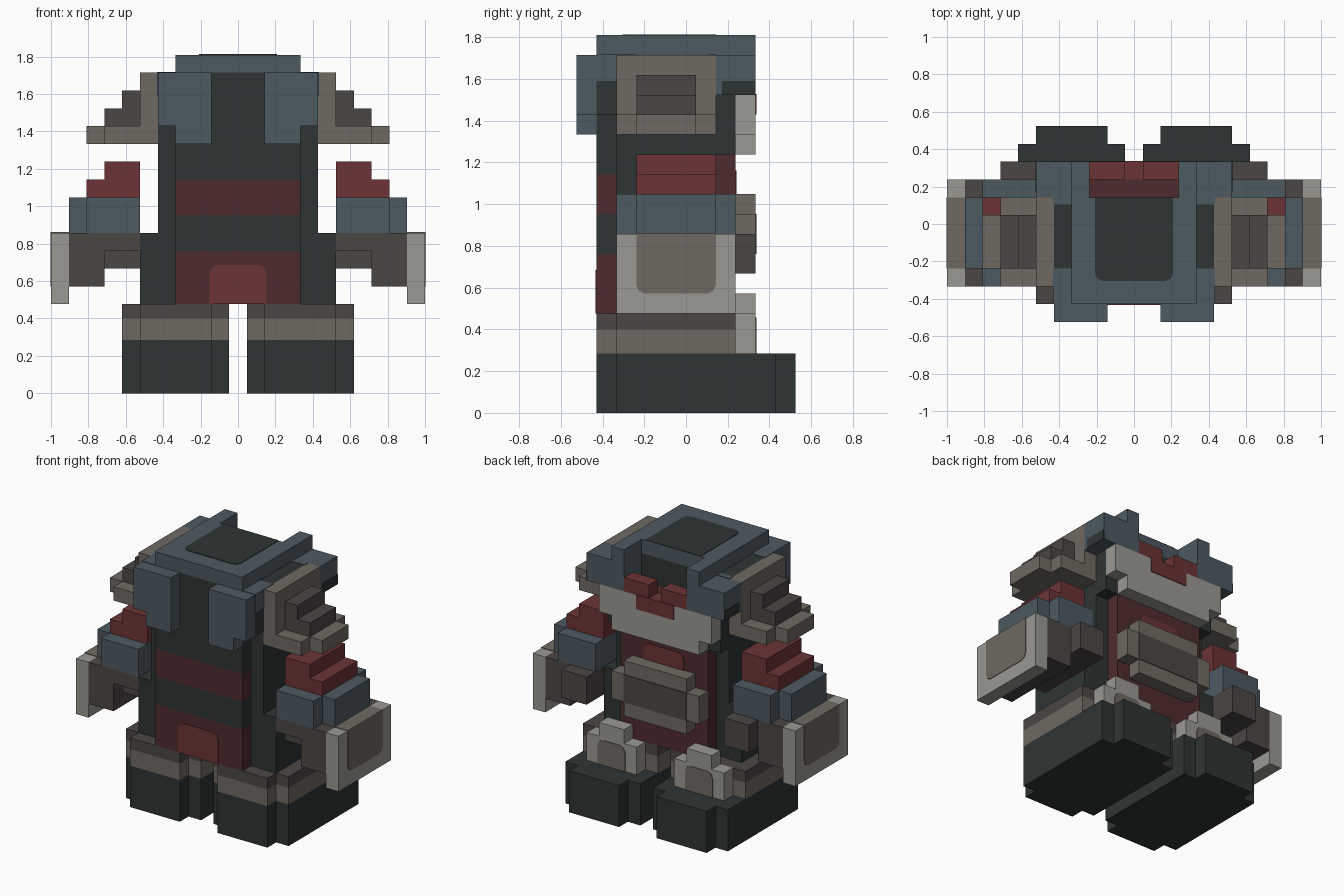
import bpy, bmesh
from mathutils import Vector

if "Cube" in bpy.data.objects:
    bpy.data.objects.remove(bpy.data.objects["Cube"])

U = 2 / 21  # one block


def material(name, rgb):
    lin = [c / 255 for c in rgb]
    lin = [c / 12.92 if c <= 0.04045 else ((c + 0.055) / 1.055) ** 2.4 for c in lin] + [1]
    m = bpy.data.materials.new(name)
    m.use_nodes = True
    m.diffuse_color = lin
    bsdf = m.node_tree.nodes["Principled BSDF"]
    bsdf.inputs["Base Color"].default_value = lin
    bsdf.inputs["Roughness"].default_value = 0.9
    return m


DARK = material("dark_slate", (45, 53, 52))
BLUE = material("blue_grey", (77, 90, 98))
TAN = material("tan_grey", (111, 106, 97))
BROWN = material("dark_brown", (75, 70, 66))
LIGHT = material("light_grey", (154, 153, 145))
RED = material("red", (108, 52, 53))
MAROON = material("maroon", (79, 44, 45))


def part(name, mat, boxes, mirror=False, rounded=None):
    """Blocks given as (x0, x1, y0, y1, z0, z1) in block units.
    mirror makes a right-hand copy; rounded = (axis, edge test) softens edges."""
    for side, sx in (("left_", 1), ("right_", -1)) if mirror else (("", 1),):
        bm = bmesh.new()
        for x0, x1, y0, y1, z0, z1 in boxes:
            lo, hi = Vector((x0, y0, z0)), Vector((x1, y1, z1))
            for v in bmesh.ops.create_cube(bm, size=1)["verts"]:
                v.co = (lo + hi) / 2 + v.co * (hi - lo)
        if rounded:
            axis, test = rounded
            edges = []
            for e in bm.edges:
                a, b = (v.co for v in e.verts)
                if abs((a - b)[axis]) > 1e-4 and test((a + b) / 2):
                    edges.append(e)
            bmesh.ops.bevel(bm, geom=edges, offset=0.45, segments=2,
                            profile=0.5, affect='EDGES')
        for v in bm.verts:
            v.co = Vector((v.co.x * sx, v.co.y, v.co.z)) * U
        bmesh.ops.recalc_face_normals(bm, faces=bm.faces)
        me = bpy.data.meshes.new(side + name)
        bm.to_mesh(me)
        bm.free()
        me.materials.append(mat)
        ob = bpy.data.objects.new(side + name, me)
        bpy.context.collection.objects.link(ob)


# Boots and legs
part("boot", DARK, [(.5, 6.5, -3.5, 4.5, 0, 3), (1.5, 5.5, -4.5, 5.5, 0, 3)], True)
part("leg_band", TAN, [(.5, 6.5, -3.5, 2.5, 3, 4.2), (1.5, 5.5, -4.5, -3.5, 3, 4.2)], True)
part("leg_top", BROWN, [(.5, 6.5, -3.5, 2.5, 4.2, 5), (1.5, 5.5, -4.5, -3.5, 4.2, 5)], True)
part("knee_guard", LIGHT, [(1.5, 5.5, 2.5, 3.5, 3, 5), (2.5, 4.5, 2.5, 3.5, 5, 6)], True)
part("knee_panel", TAN, [(2.4, 4.6, 3.4, 3.55, 3, 4.8)], True,
     rounded=(1, lambda c: c.z > 4))

# Torso
part("hips", DARK, [(-5.5, 5.5, -3.5, 1.5, 5, 9)])
part("torso", DARK, [(-4.5, 4.5, -3.5, 1.5, 8, 13), (-4.5, 4.5, -3.5, 2.5, 13, 16)])
part("front_belt", DARK, [(-3.5, 3.5, -4.5, -3.5, 8, 10)])
part("front_cloth", MAROON, [(-3.5, 3.5, -4.5, -3.5, 5, 8), (-3.5, 3.5, -4.5, -3.5, 10, 12)])
part("front_cloth_patch", RED, [(-1.6, 1.6, -4.55, -4.4, 5, 7.2)],
     rounded=(1, lambda c: c.z > 6))
part("upper_front", DARK, [(-3.5, 3.5, -4.5, -3.5, 12, 14)])
part("rear_cloth", MAROON, [(-3.5, 3.5, 1.5, 2.5, 5, 13)])
part("rear_cloth_patch", RED, [(-1.6, 1.6, 2.4, 2.55, 10, 12.2)],
     rounded=(1, lambda c: c.z > 11))
part("buckle", TAN, [(-2.5, 2.5, 2.5, 3.5, 7, 11), (-3.5, 3.5, 2.5, 3.5, 8, 10)])
part("buckle_panel", BROWN, [(-2.5, 2.5, 3.4, 3.55, 8, 10)])

# Collar with red scarf
part("collar", LIGHT, [(-3.5, 3.5, 2.5, 3.5, 13, 14), (-4.5, 4.5, 2.5, 3.5, 14, 16)])
part("scarf_end", RED, [(.5, 2.5, 2.5, 3.5, 16, 17)], True)
part("scarf_knot", RED, [(-1.5, 1.5, 2.45, 3.55, 15, 16.04)])
part("scarf_floor", MAROON, [(-2.5, 2.5, 1.5, 2.5, 15.9, 16.05)])

# Hood
part("head", DARK, [(-4.5, 4.5, -4.5, 1.5, 15, 18), (-3.5, 3.5, -4.5, 1.5, 14, 15),
                    (-4.5, 4.5, -3.5, 1.5, 14, 15)])
part("hood_top", BLUE, [(-3.5, 3.5, -4.5, 1.5, 18, 19)])
part("hood_top_patch", DARK, [(-2.2, 2.2, -3.2, 1.5, 18.9, 19.04)],
     rounded=(2, lambda c: c.y < 0))
part("hood_bar", BLUE, [(2.5, 3.5, 1.5, 3.5, 16, 19)], True)
part("hood_cheek", BLUE, [(3.5, 5.5, 1.5, 3.5, 16, 18)], True)
part("cheek_shade", DARK, [(5.4, 5.54, 1.8, 3.5, 16, 16.7)], True)
part("hood_flap", BLUE, [(1.5, 3.5, -5.5, -4.5, 14, 18), (3.5, 4.5, -5.5, -4.5, 15, 18)], True)
part("hood_side", BLUE, [(3.5, 4.54, -4.5, -2.5, 16.7, 18.04),
                         (3.5, 4.54, 1.1, 1.5, 16.7, 18.04)], True)

# Shoulder armour
part("shoulder_plate", TAN, [(4.5, 5.5, -3.5, 1.5, 14, 18), (5.5, 7.5, -3.5, 1.5, 14, 15),
                             (7.5, 8.5, -2.5, .5, 14, 15)], True)
part("shoulder_step", BROWN, [(5.5, 6.5, -2.5, .5, 15, 17), (6.5, 7.5, -2.5, .5, 15, 16)], True)

# Arms and hands
part("upper_arm", RED, [(5.5, 7.5, -2.5, 1.5, 12, 13), (5.5, 8.5, -2.5, 1.5, 11, 12)], True)
part("forearm", BLUE, [(5.5, 8.5, -3.5, 2.5, 9, 11), (8.5, 9.5, -2.5, 1.5, 9, 11)], True)
part("hand", BROWN, [(5.5, 9.5, -3.5, 2.5, 8, 9), (7.5, 9.5, -3.5, 2.5, 6, 8),
                     (5.5, 7.5, -2.5, 1.5, 7, 8)], True)
part("thumb", BROWN, [(5.5, 7.5, 1.5, 3.5, 7, 9)], True)
part("hand_guard", LIGHT, [(9.5, 10.5, -3.5, 2.5, 5, 9)], True)
part("hand_guard_panel", TAN, [(9.5, 10.54, -2.5, 1.5, 6, 9.04)], True,
     rounded=(0, lambda c: c.z < 7))
